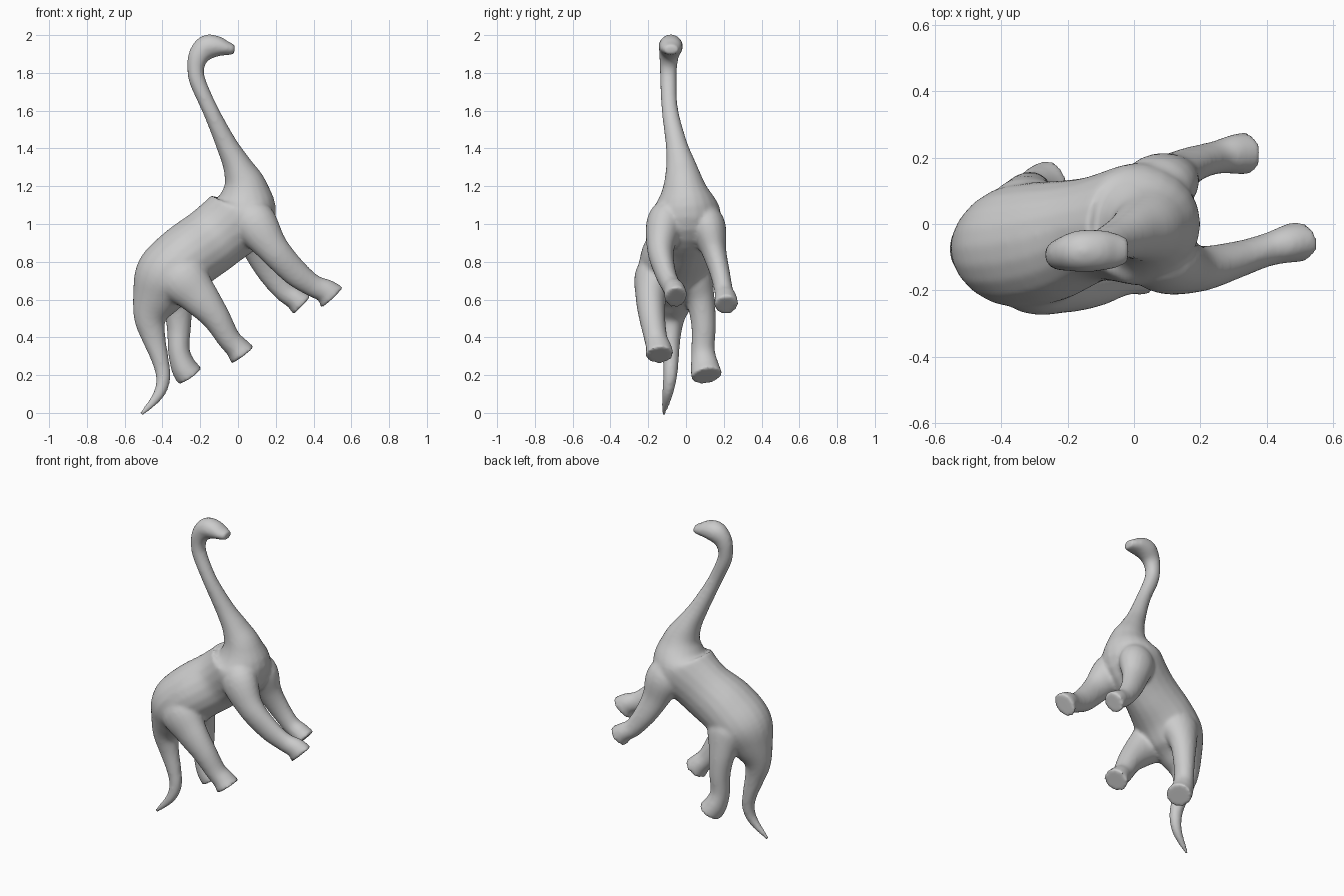
import bpy, bmesh, math
from mathutils import Vector

SIDES = 20
STEPS = 5


def spline(keys):
    """Catmull-Rom through rows of (x, y, z, radius in profile, radius sideways)."""
    rows = [Vector(k) for k in keys]
    rows = [2 * rows[0] - rows[1]] + rows + [2 * rows[-1] - rows[-2]]
    out = []
    for a, b, c, d in zip(rows, rows[1:], rows[2:], rows[3:]):
        for s in range(STEPS):
            t = s / STEPS
            out.append(0.5 * (2 * b + (c - a) * t + (2 * a - 5 * b + 4 * c - d) * t * t
                              + (3 * b - a - 3 * c + d) * t ** 3))
    out.append(rows[-2])
    return out


def add_tube(bm, keys):
    """Closed organic tube with elliptical rings."""
    rows = spline(keys)
    pts = [Vector(r[:3]) for r in rows]
    rings = []
    for i, (p, r) in enumerate(zip(pts, rows)):
        tan = (pts[min(i + 1, len(pts) - 1)] - pts[max(i - 1, 0)]).normalized()
        side = Vector((0, 1, 0))
        side = (side - tan * side.dot(tan)).normalized()
        up = tan.cross(side)
        rings.append([bm.verts.new(p + up * r[3] * math.cos(a) + side * r[4] * math.sin(a))
                      for a in (2 * math.pi * k / SIDES for k in range(SIDES))])
    for lo, hi in zip(rings, rings[1:]):
        for k in range(SIDES):
            n = (k + 1) % SIDES
            bm.faces.new((lo[k], lo[n], hi[n], hi[k]))
    bm.faces.new(rings[0][::-1])
    bm.faces.new(rings[-1])


# Head, neck, trunk and tail in one sweep from nose to tail tip
trunk = [
    (-0.018, -0.08, 1.922, 0.026, 0.038), (-0.06, -0.08, 1.930, 0.038, 0.055),
    (-0.11, -0.08, 1.940, 0.056, 0.063), (-0.165, -0.082, 1.935, 0.066, 0.063),
    (-0.208, -0.09, 1.890, 0.056, 0.052), (-0.224, -0.093, 1.825, 0.045, 0.046),
    (-0.212, -0.093, 1.75, 0.044, 0.044), (-0.145, -0.085, 1.60, 0.043, 0.044),
    (-0.06, -0.05, 1.42, 0.057, 0.058), (0.00, -0.025, 1.30, 0.080, 0.083),
    (0.037, -0.01, 1.19, 0.123, 0.118), (0.022, 0.00, 1.06, 0.182, 0.185),
    (-0.12, -0.015, 0.93, 0.180, 0.158), (-0.27, -0.055, 0.82, 0.180, 0.185),
    (-0.375, -0.07, 0.71, 0.180, 0.180), (-0.435, -0.075, 0.60, 0.130, 0.125),
    (-0.465, -0.08, 0.50, 0.087, 0.075), (-0.447, -0.08, 0.40, 0.064, 0.052),
    (-0.412, -0.08, 0.28, 0.046, 0.042), (-0.396, -0.085, 0.18, 0.038, 0.036),
    (-0.425, -0.10, 0.09, 0.029, 0.028), (-0.515, -0.12, -0.010, 0.011, 0.011),
]

# Legs from inside the trunk to the sole; each one has its own stride pose
legs = [
    # front pair
    [(0.01, -0.04, 1.13, 0.04, 0.04), (0.08, -0.105, 1.02, 0.115, 0.098),
     (0.185, -0.135, 0.87, 0.085, 0.072),
     (0.30, -0.11, 0.745, 0.072, 0.056), (0.395, -0.08, 0.675, 0.060, 0.050),
     (0.465, -0.06, 0.645, 0.064, 0.058), (0.500, -0.053, 0.611, 0.082, 0.062)],
    [(0.00, 0.04, 1.13, 0.04, 0.04), (0.07, 0.110, 1.00, 0.115, 0.095),
     (0.12, 0.15, 0.85, 0.085, 0.065),
     (0.175, 0.18, 0.74, 0.069, 0.053), (0.245, 0.20, 0.645, 0.057, 0.050),
     (0.302, 0.21, 0.605, 0.058, 0.060), (0.340, 0.213, 0.570, 0.070, 0.065)],
    # hind pair
    [(-0.38, -0.08, 0.82, 0.05, 0.05), (-0.31, -0.16, 0.73, 0.135, 0.105),
     (-0.21, -0.185, 0.62, 0.105, 0.083),
     (-0.12, -0.18, 0.51, 0.077, 0.070), (-0.05, -0.16, 0.395, 0.062, 0.062),
     (-0.005, -0.145, 0.345, 0.064, 0.068), (0.026, -0.14, 0.305, 0.075, 0.077)],
    [(-0.35, -0.03, 0.84, 0.05, 0.05), (-0.325, 0.025, 0.72, 0.125, 0.110),
     (-0.32, 0.075, 0.60, 0.087, 0.078),
     (-0.313, 0.093, 0.46, 0.065, 0.065), (-0.313, 0.09, 0.33, 0.058, 0.063),
     (-0.288, 0.10, 0.245, 0.068, 0.076), (-0.255, 0.11, 0.194, 0.076, 0.084)],
]

bm = bmesh.new()
for part in [trunk] + legs:
    add_tube(bm, part)
bmesh.ops.recalc_face_normals(bm, faces=bm.faces)
mesh = bpy.data.meshes.new("long_necked_dinosaur")
bm.to_mesh(mesh)
bm.free()
body = bpy.data.objects.new("long_necked_dinosaur", mesh)
bpy.context.collection.objects.link(body)

# Fuse the legs into the trunk as one skin and soften the joints
fuse = body.modifiers.new("fuse", 'REMESH')
fuse.mode = 'VOXEL'
fuse.voxel_size = 0.011
fuse.use_smooth_shade = True
soften = body.modifiers.new("soften", 'SMOOTH')
soften.factor = 0.5
soften.iterations = 8
